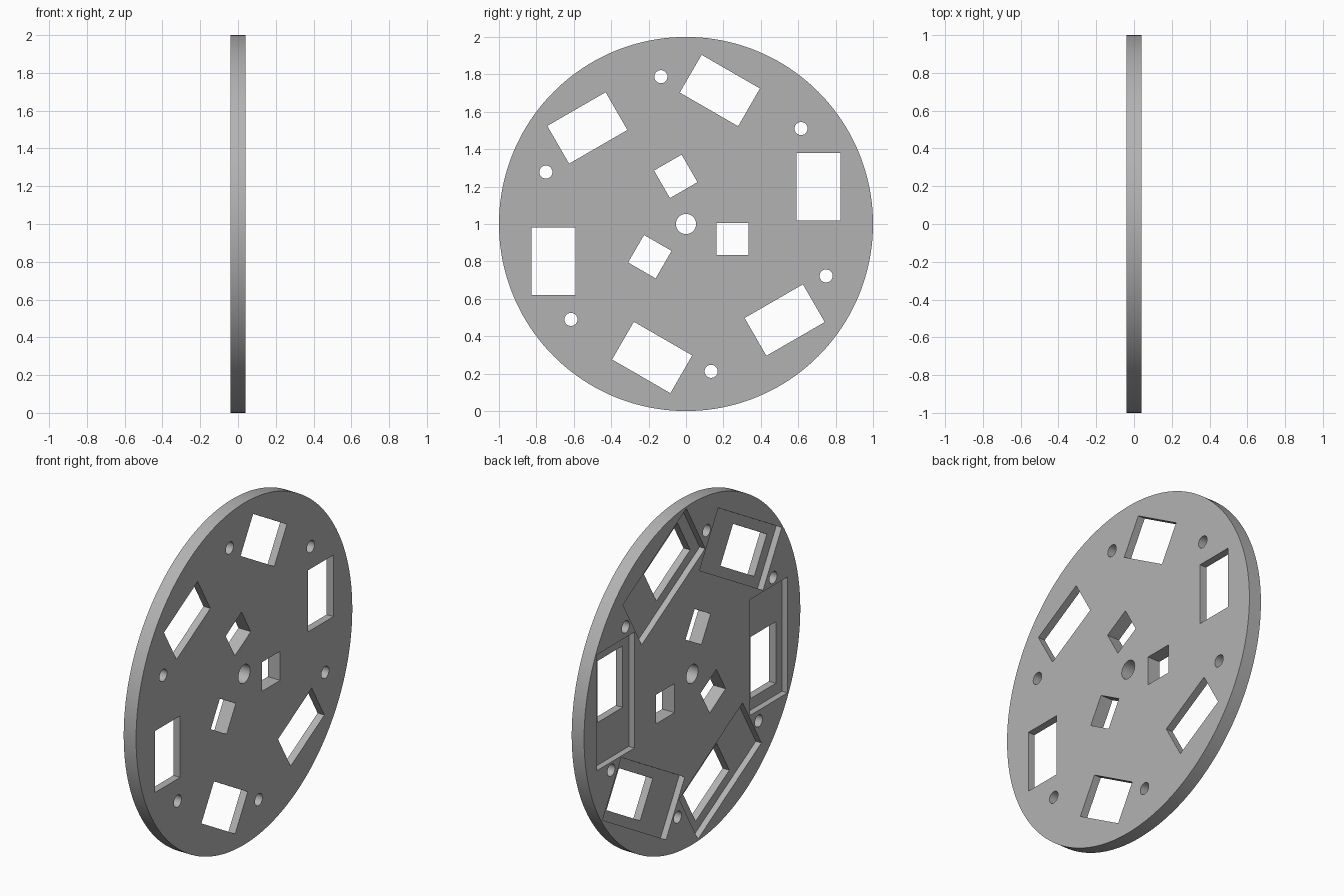
import bpy, bmesh, math
from mathutils import Matrix, Vector

cube = bpy.data.objects.get("Cube")
if cube:
    bpy.data.objects.remove(cube, do_unlink=True)

HALF = 0.04           # half thickness of the plate
POCKET = 0.036        # depth of the pockets in the left face
CENTRE = Vector((0, 0, 1))

mat = bpy.data.materials.new("plain grey")
mat.use_nodes = True
grey = (0.45, 0.45, 0.45, 1)
mat.diffuse_color = grey
mat.node_tree.nodes["Principled BSDF"].inputs["Base Color"].default_value = grey


def rect(y0, y1, z0, z1):
    return [(y0, z0), (y1, z0), (y1, z1), (y0, z1)]


def circle(y, z, r, n):
    return [(y + r * math.cos(2 * math.pi * i / n),
             z + r * math.sin(2 * math.pi * i / n)) for i in range(n)]


def prism(bm, outline, x0, x1, turn=0):
    """Extrude a y-z outline along x, turned about the plate axis."""
    rot = Matrix.Rotation(math.radians(turn), 3, 'X')
    face = bm.faces.new([bm.verts.new(rot @ Vector((x0, y, z)) + CENTRE)
                         for y, z in outline])
    out = bmesh.ops.extrude_face_region(bm, geom=[face])
    verts = [v for v in out["geom"] if isinstance(v, bmesh.types.BMVert)]
    bmesh.ops.translate(bm, verts=verts, vec=(x1 - x0, 0, 0))


def finish(name, bm):
    bmesh.ops.recalc_face_normals(bm, faces=bm.faces)
    mesh = bpy.data.meshes.new(name)
    bm.to_mesh(mesh)
    bm.free()
    mesh.materials.append(mat)
    ob = bpy.data.objects.new(name, mesh)
    bpy.context.scene.collection.objects.link(ob)
    return ob


# Round plate standing on its edge
bm = bmesh.new()
prism(bm, circle(0, 0, 1, 160), -HALF, HALF)
plate = finish("slotted_disc", bm)

# Six shallow pockets in the left face
bm = bmesh.new()
for k in range(6):
    prism(bm, rect(0.535, 0.882, -0.23, 0.448), -0.2, -HALF + POCKET, 60 * k)
pockets = finish("pocket_cutter", bm)

# Windows, bolt holes, inner squares and the axle hole, all through
bm = bmesh.new()
for k in range(6):
    prism(bm, rect(0.592, 0.825, 0.02, 0.38), -0.2, 0.2, 60 * k)
    prism(bm, circle(0.615, 0.51, 0.035, 32), -0.2, 0.2, 60 * k)
for k in range(3):
    prism(bm, rect(0.163, 0.333, -0.165, 0.005), -0.2, 0.2, 120 * k)
prism(bm, circle(0, 0, 0.054, 40), -0.2, 0.2)
holes = finish("hole_cutter", bm)

for cutter in (pockets, holes):
    cutter.hide_render = True
    mod = plate.modifiers.new(cutter.name, 'BOOLEAN')
    mod.operation = 'DIFFERENCE'
    mod.solver = 'EXACT'
    mod.object = cutter

# Bake the cuts and drop the cutters
bpy.context.view_layer.update()
deps = bpy.context.evaluated_depsgraph_get()
mesh = bpy.data.meshes.new_from_object(plate.evaluated_get(deps))
plate.modifiers.clear()
plate.data = mesh
mesh.materials.clear()
mesh.materials.append(mat)
for poly in mesh.polygons:
    poly.material_index = 0
for cutter in (pockets, holes):
    bpy.data.objects.remove(cutter, do_unlink=True)

bpy.ops.object.select_all(action='DESELECT')
plate.select_set(True)
bpy.context.view_layer.objects.active = plate
bpy.ops.object.shade_smooth_by_angle(angle=math.radians(30))
